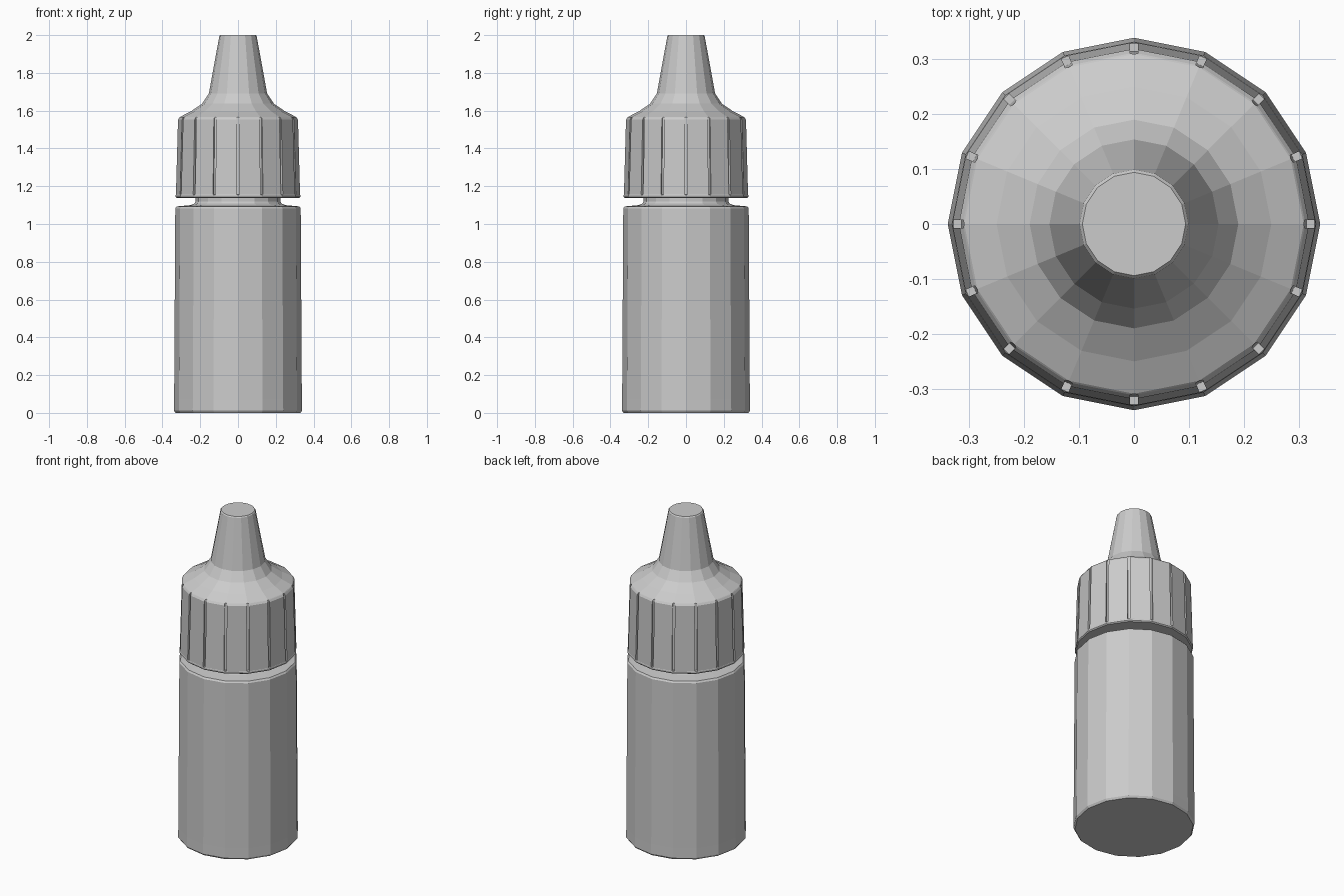
import bpy, bmesh
from math import pi, cos, sin, tan

if "Cube" in bpy.data.objects:
    bpy.data.objects.remove(bpy.data.objects["Cube"])

SIDES = 16


def ring(r, z, half=0.0, depth=0.0):
    """16-gon ring; each corner may carry a square notch."""
    pts = []
    for i in range(SIDES):
        a = 2 * pi * i / SIDES
        edge = r - half * tan(pi / SIDES)
        for rad, t in ((edge, -half), (edge - depth, -half),
                       (edge - depth, half), (edge, half)):
            pts.append((rad * cos(a) - t * sin(a), rad * sin(a) + t * cos(a), z))
    return pts


def loft(name, rings):
    """Skin a stack of rings and cap both ends."""
    bm = bmesh.new()
    loops = [[bm.verts.new(p) for p in ring(*spec)] for spec in rings]
    n = len(loops[0])
    for lo, hi in zip(loops, loops[1:]):
        for i in range(n):
            j = (i + 1) % n
            bm.faces.new((lo[i], lo[j], hi[j], hi[i]))
    bm.faces.new(loops[0][::-1])
    bm.faces.new(loops[-1])
    bmesh.ops.remove_doubles(bm, verts=bm.verts, dist=0.0002)
    bmesh.ops.recalc_face_normals(bm, faces=bm.faces)
    mesh = bpy.data.meshes.new(name)
    bm.to_mesh(mesh)
    bm.free()
    obj = bpy.data.objects.new(name, mesh)
    bpy.context.collection.objects.link(obj)
    return obj


# Bottle body with rounded edges, flat shoulder and neck
loft("bottle_body", [
    (0.331, 0.0), (0.339, 0.012), (0.338, 0.07), (0.332, 1.083),
    (0.325, 1.093), (0.25, 1.100), (0.232, 1.108), (0.225, 1.118),
    (0.225, 1.16)])

# Cap: plain rim, grooved grip, sloping shoulder and tapered nozzle
W, D = 0.007, 0.015
loft("screw_cap", [
    (0.325, 1.138), (0.331, 1.144), (0.331, 1.153),
    (0.330, 1.155, W), (0.330, 1.155, W, D),
    (0.319, 1.552, W, 0.008), (0.312, 1.563, W, 0.002),
    (0.309, 1.566), (0.25, 1.596), (0.19, 1.637), (0.154, 1.692),
    (0.099, 1.994), (0.094, 2.0)])
